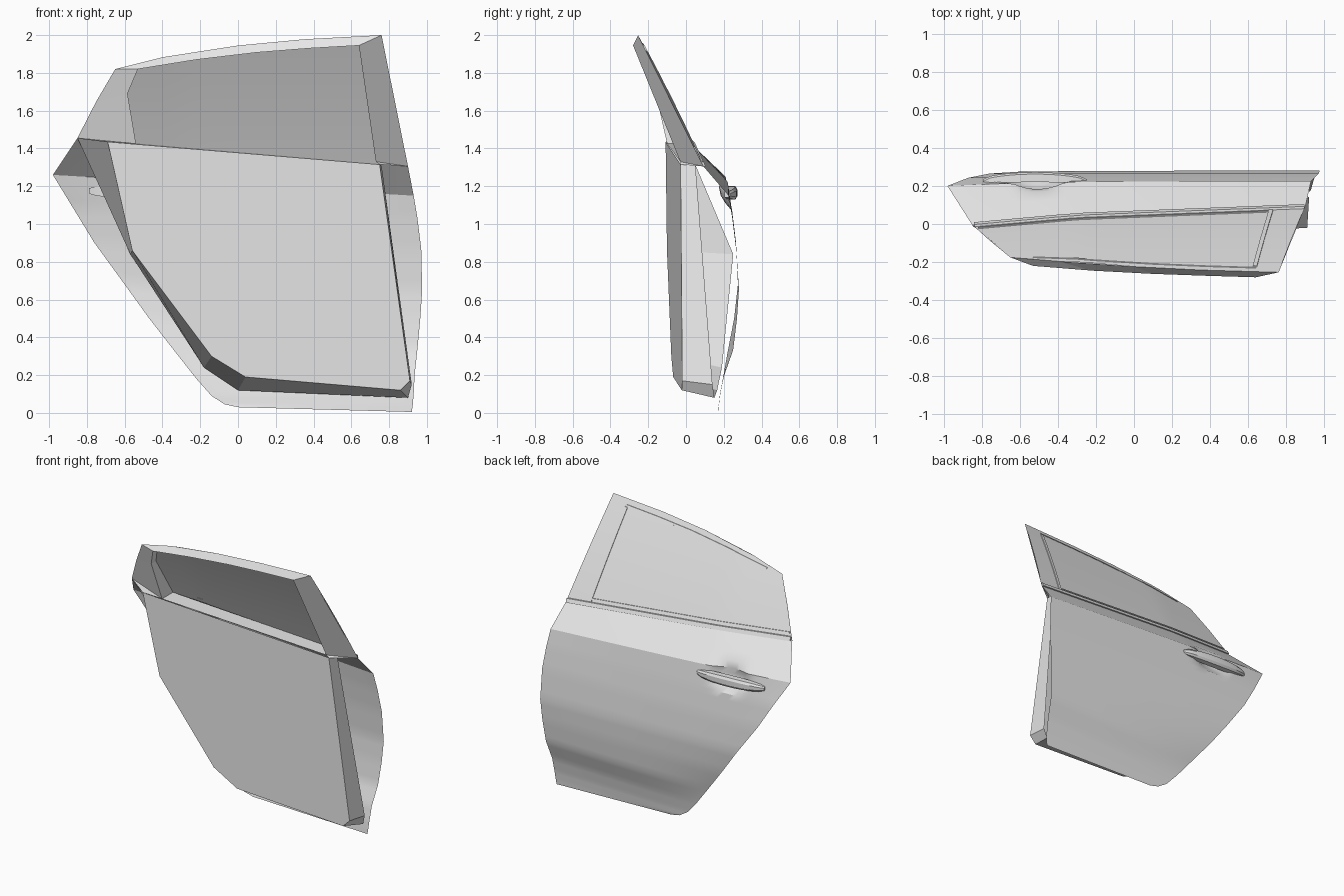
import bpy
import bmesh
from math import sin, pi, hypot
from mathutils import Vector

default = bpy.data.objects.get("Cube")
if default:
    bpy.data.objects.remove(default, do_unlink=True)

paint = bpy.data.materials.new("light_grey_paint")
paint.use_nodes = True
colour = (0.8, 0.8, 0.8, 1)
paint.diffuse_color = colour
paint.node_tree.nodes["Principled BSDF"].inputs["Base Color"].default_value = colour


def make_object(name, bm, smooth=False, recalc=True):
    """Turn a bmesh into a named, painted object."""
    bmesh.ops.remove_doubles(bm, verts=bm.verts, dist=0.0002)
    if recalc:
        bmesh.ops.recalc_face_normals(bm, faces=bm.faces)
    mesh = bpy.data.meshes.new(name)
    bm.to_mesh(mesh)
    bm.free()
    mesh.materials.append(paint)
    obj = bpy.data.objects.new(name, mesh)
    bpy.context.collection.objects.link(obj)
    if smooth:
        bpy.ops.object.select_all(action="DESELECT")
        obj.select_set(True)
        bpy.context.view_layer.objects.active = obj
        bpy.ops.object.shade_smooth_by_angle(angle=0.5)
    return obj


def bridge(bm, rows, closed=False):
    """Join successive rows of points with quads."""
    grid = [[bm.verts.new(p) for p in row] for row in rows]
    for low, high in zip(grid, grid[1:]):
        count = len(low)
        for i in range(count if closed else count - 1):
            j = (i + 1) % count
            bm.faces.new((low[j], low[i], high[i], high[j]))
    return grid


def lerp(a, b, t):
    return a + (b - a) * t


def window_y(x, z):
    """Depth of the inward leaning outer window surface."""
    h = z - 1.31
    return 0.09 - 0.45 * h - 0.07 * h * h - 0.05 * max(0, -x - 0.3)


def on_window(x, z, lift=0.0):
    return Vector((x, window_y(x, z) + lift, z))


BELT_FRONT, BELT_REAR = (-0.85, 1.455), (0.9, 1.305)


def belt(u):
    return on_window(lerp(BELT_FRONT[0], BELT_REAR[0], u), lerp(BELT_FRONT[1], BELT_REAR[1], u))


# Outer skin: front x, z, y and rear x, z, y at each height
skin_rows = [
    (0, .03, .17, .92, .005, .17),
    (-.07, .045, .175, .925, .04, .173),
    (-.14, .09, .18, .93, .1, .18),
    (-.22, .18, .195, .935, .2, .2),
    (-.33, .32, .22, .95, .34, .25),
    (-.47, .5, .255, .965, .5, .27),
    (-.6, .68, .275, .975, .65, .28),
    (-.76, .9, .265, .97, .87, .265),
    (-.87, 1.08, .243, .95, 1.03, .245),
    (-.98, 1.26, .2, .93, 1.15, .225),
]
COLUMNS, STEPS = 60, 4
units = [i / COLUMNS for i in range(COLUMNS + 1)]
rows = [[Vector((lerp(a, d, u), lerp(f, c, (1 - u) ** 4), lerp(b, e, u))) for u in units]
        for a, b, c, d, e, f in skin_rows]
rows.append([belt(u) for u in units])
fine = [[p.lerp(q, s / STEPS) for p, q in zip(low, high)]
        for low, high in zip(rows, rows[1:]) for s in range(STEPS)] + [rows[-1]]
# Finger recess behind the handle
for row in fine:
    for p in row:
        r = hypot((p.x + 0.51) / 0.17, (p.z - 1.175) / 0.1)
        if r < 1:
            p.y -= 0.05 * (1 - r * r)
bm = bmesh.new()
bridge(bm, fine)
make_object("outer_skin", bm, smooth=True, recalc=False)

# Window frame: outer x, z then inner x, z, y
frame = [
    (-.85, 1.455, -.54, 1.425, -.1),
    (-.75, 1.65, -.585, 1.69, -.16),
    (-.65, 1.82, -.53, 1.82, -.22),
    (-.4, 1.883, -.22, 1.87, -.245),
    (0, 1.945, .1, 1.908, -.262),
    (.35, 1.978, .38, 1.93, -.272),
    (.76, 2, .64, 1.945, -.28),
    (.9, 1.305, .73, 1.33, -.03),
]
outer = [on_window(f[0], f[1]) for f in frame]
inner = [Vector((f[2], f[4], f[3])) for f in frame]
seat = [on_window(p.x, p.z) for p in inner]
bm = bmesh.new()
bridge(bm, [outer, inner])
make_object("window_frame", bm, recalc=False)
bm = bmesh.new()
bridge(bm, [inner, seat], closed=True)
make_object("window_reveal", bm)

# Outer window sheet between the belt and the roof edge
top_edge = outer[2:7]


def roof_edge(u):
    t = u * (len(top_edge) - 1)
    i = min(int(t), len(top_edge) - 2)
    return top_edge[i].lerp(top_edge[i + 1], t - i)


sheet = []
for k in range(9):
    sheet.append([])
    for u in units[::3]:
        p = belt(u).lerp(roof_edge(u), k / 8)
        sheet[-1].append(on_window(p.x, p.z))
bm = bmesh.new()
bridge(bm, sheet)
make_object("window_sheet", bm, smooth=True, recalc=False)


# Trim strips that follow the window surface
def strip(name, path, width, lift):
    bm = bmesh.new()
    for (xa, za), (xb, zb) in zip(path, path[1:]):
        length = hypot(xb - xa, zb - za)
        nx, nz = (za - zb) / length * width / 2, (xb - xa) / length * width / 2
        sections = []
        for i in range(13):
            x, z = lerp(xa, xb, i / 12), lerp(za, zb, i / 12)
            sections.append([on_window(x + s * nx, z + s * nz, d)
                             for s, d in ((-1, 0), (-1, lift), (1, lift), (1, 0))])
        grid = bridge(bm, sections, closed=True)
        bm.faces.new(grid[0])
        bm.faces.new(grid[-1])
    make_object(name, bm)


strip("belt_moulding", [(-.84, 1.465), (.895, 1.318)], 0.026, 0.012)
strip("window_lower_seal", [(-.82, 1.497), (.72, 1.365)], 0.01, 0.005)
strip("window_rear_seal", [(.72, 1.35), (.635, 1.945)], 0.022, 0.005)
strip("window_top_seal", [(f[2], f[3] + 0.01) for f in frame[2:7]], 0.008, 0.004)


# Flat inner panel and the walls that run out to the skin
def panel_point(x, z):
    return Vector((x, -0.07 + 0.055 * x, z))


panel = [panel_point(x, z) for x, z in (
    (-.69, 1.435), (-.56, .86), (-.14, .3), (.04, .19), (.86, .12), (.91, .17), (.75, 1.315))]
rim = [Vector(p) for p in (
    (-.85, -.01, 1.455), (-.57, .25, .84), (-.18, .19, .24), (0, .165, .12),
    (.9, .15, .08), (.92, .14, .15), (.76, .05, 1.31))]
bm = bmesh.new()
bm.faces.new([bm.verts.new(p) for p in panel])
make_object("inner_panel", bm, recalc=False)
bm = bmesh.new()
bridge(bm, [rim, panel])
make_object("inner_walls", bm)
# Top closure from panel to frame foot
bm = bmesh.new()
bm.faces.new([bm.verts.new(p) for p in (panel[0], inner[0], outer[0])])
bm.faces.new([bm.verts.new(p) for p in (panel[-1], outer[-1], inner[-1])])
make_object("panel_top_corners", bm, recalc=False)

# Door handle: a tapered grip bowed away from the skin
bm = bmesh.new()
sections = []
for i in range(17):
    t = i / 16
    bow = sin(pi * t) ** 0.5
    x = lerp(-.25, -.79, t)
    z = lerp(1.155, 1.175, t)
    h = 0.014 + 0.02 * bow
    back, front = 0.205 + 0.015 * bow, 0.235 + 0.037 * bow
    sections.append([(x, back, z - h), (x, front - 0.01, z - h), (x, front, z - h * 0.5),
                     (x, front, z + h * 0.5), (x, front - 0.01, z + h), (x, back, z + h)])
grid = bridge(bm, sections, closed=True)
bm.faces.new(grid[0])
bm.faces.new(grid[-1])
make_object("door_handle", bm, smooth=True)
